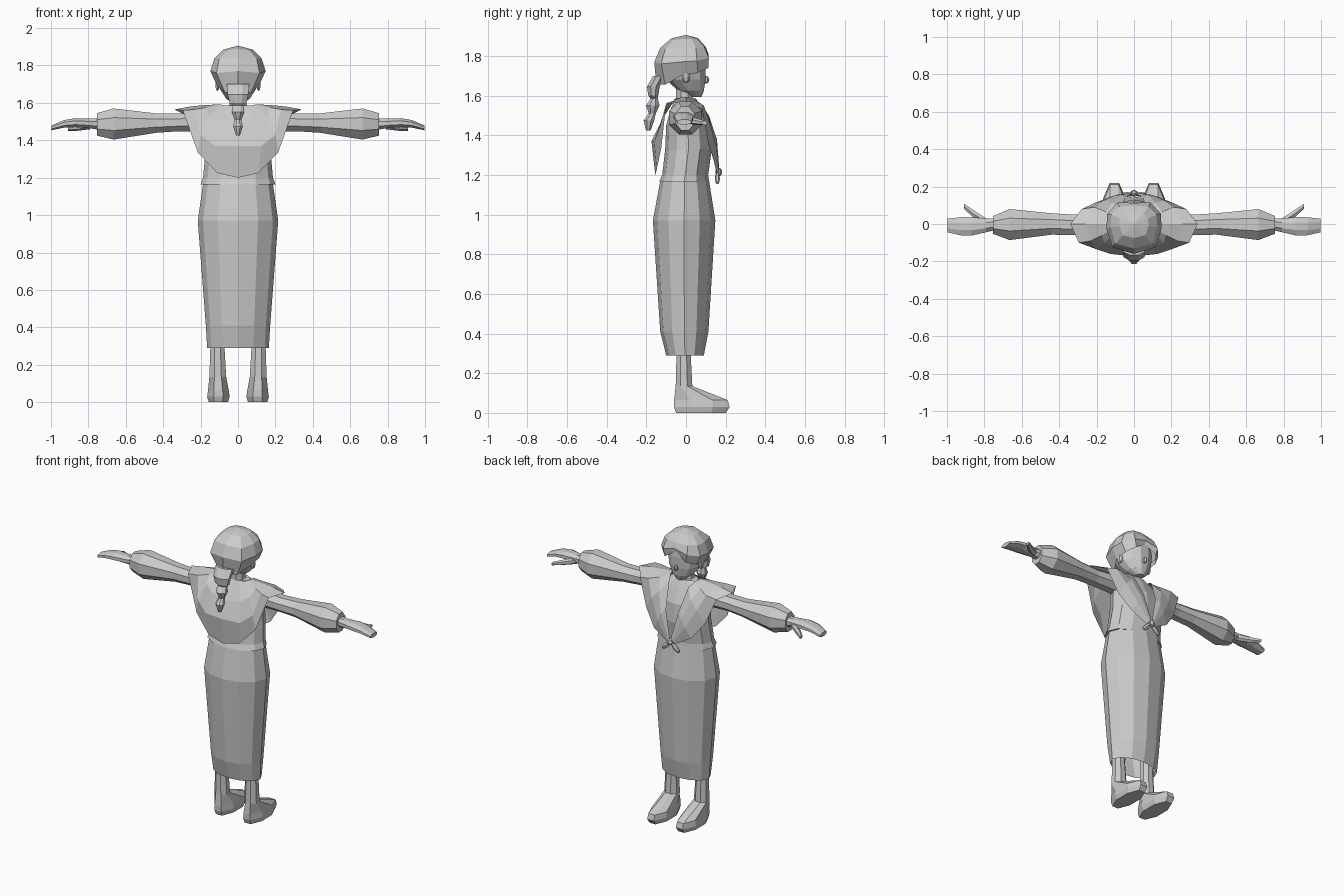
import bpy, bmesh
from math import sin, cos, pi
from mathutils import Vector


def finish(name, bm, mirror=False):
    bmesh.ops.remove_doubles(bm, verts=bm.verts, dist=0.0005)
    bmesh.ops.recalc_face_normals(bm, faces=bm.faces)
    me = bpy.data.meshes.new(name)
    bm.to_mesh(me)
    bm.free()
    ob = bpy.data.objects.new(name, me)
    bpy.context.collection.objects.link(ob)
    if mirror:
        m = ob.modifiers.new("mirror", 'MIRROR')
        m.use_clip = True
        m.merge_threshold = 0.001
    return ob


def tube(name, rings, n=8, axis='z', half=True, caps=True, mirror=False):
    """Loft elliptical rings: (position, centre a, radius a, centre b, radius b)."""
    bm = bmesh.new()
    k = 1 / cos(pi / n) if half else 1
    loops = []
    for p, ca, ra, cb, rb in rings:
        loop = []
        for i in range(n):
            t = 2 * pi * (i + (0.5 if half else 0)) / n
            a, b = ca + ra * k * cos(t), cb + rb * k * sin(t)
            loop.append(bm.verts.new((a, b, p) if axis == 'z' else (p, a, b)))
        loops.append(loop)
    for l0, l1 in zip(loops, loops[1:]):
        for i in range(n):
            j = (i + 1) % n
            bm.faces.new((l0[i], l0[j], l1[j], l1[i]))
    if caps:
        bm.faces.new(loops[0])
        bm.faces.new(loops[-1])
    return finish(name, bm, mirror)


def sheet(name, columns):
    """Mirrored cloth panel from columns of points."""
    bm = bmesh.new()
    cols = [[bm.verts.new(p) for p in c] for c in columns]
    for c0, c1 in zip(cols, cols[1:]):
        for i in range(len(c0) - 1):
            bm.faces.new((c0[i], c1[i], c1[i + 1], c0[i + 1]))
    return finish(name, bm, True)


def span(z, rx, y0, y1):
    return (z, 0, rx, (y0 + y1) / 2, (y1 - y0) / 2)


# Feet with lower legs
tube("foot_and_leg", [
    (0, .105, .052, .075, .125), (.03, .105, .06, .08, .14), (.065, .105, .055, .075, .135),
    (.135, .108, .045, -.01, .042), (.29, .11, .038, -.012, .036), (.5, .11, .045, -.012, .045)],
    mirror=True)

# Long skirt, open below
tube("skirt", [span(.29, .165, -.10, .09), span(.41, .172, -.13, .113), span(.97, .215, -.167, .148),
               span(1.18, .185, -.128, .115)], n=12, half=False, caps=False)

# Blouse with flared hem
tube("blouse", [span(1.165, .2, -.135, .115), span(1.2, .187, -.12, .112), span(1.33, .175, -.105, .13),
                span(1.45, .17, -.1, .12), span(1.54, .16, -.075, .075), span(1.585, .08, -.05, .05)],
     n=12, half=False)

# Sleeves and cuffs
tube("sleeve", [(.15, 0, .06, 1.5, .055), (.32, -.005, .055, 1.495, .047), (.44, 0, .057, 1.492, .052),
                (.665, -.003, .083, 1.487, .083), (.755, -.005, .047, 1.485, .06)],
     axis='x', mirror=True)

# Hands and thumbs
tube("hand", [(.74, 0, .032, 1.487, .032), (.79, -.008, .036, 1.49, .026), (.87, -.012, .05, 1.494, .024),
              (.93, -.012, .048, 1.488, .02), (.998, -.008, .036, 1.466, .013)],
     axis='x', mirror=True)
tube("thumb", [(.79, .01, .02, 1.48, .018), (.86, .055, .02, 1.468, .015), (.908, .094, .013, 1.462, .01)],
     n=6, axis='x', mirror=True)

# Shawl draped over the shoulders, back centre round to the front knot
sheet("shawl", [
    [(0, -.055, 1.585), (0, -.125, 1.47), (0, -.174, 1.37), (0, -.155, 1.2)],
    [(.05, -.05, 1.585), (.1, -.12, 1.49), (.125, -.16, 1.37), (.11, -.148, 1.225)],
    [(.08, -.035, 1.588), (.16, -.1, 1.53), (.2, -.135, 1.43), (.215, -.125, 1.335)],
    [(.095, -.015, 1.592), (.17, -.06, 1.575), (.23, -.09, 1.565), (.295, -.1, 1.56)],
    [(.1, 0, 1.592), (.18, 0, 1.588), (.26, 0, 1.58), (.34, 0, 1.565)],
    [(.09, .03, 1.588), (.15, .065, 1.565), (.21, .09, 1.55), (.28, .08, 1.535)],
    [(.07, .075, 1.56), (.115, .115, 1.5), (.165, .125, 1.45), (.215, .11, 1.37)],
    [(.045, .145, 1.41), (.075, .156, 1.38), (.1, .155, 1.33), (.135, .142, 1.265)],
    [(.004, .165, 1.24), (.012, .168, 1.23), (.02, .166, 1.22), (.03, .155, 1.205)]])


# Knot and its tails
def blob(name, loc, scale, tilt=0, mirror=False):
    bm = bmesh.new()
    bmesh.ops.create_uvsphere(bm, u_segments=6, v_segments=4, radius=1)
    for v in bm.verts:
        x, y, z = (v.co[i] * scale[i] for i in range(3))
        v.co = Vector((x * cos(tilt) - z * sin(tilt), y, x * sin(tilt) + z * cos(tilt))) + Vector(loc)
    return finish(name, bm, mirror)


blob("shawl_knot", (0, .165, 1.215), (.022, .018, .022))
blob("shawl_tail", (.035, .158, 1.182), (.018, .013, .04), .8, True)

# Neck, face, nose and ears
tube("neck", [span(1.53, .06, -.05, .045), span(1.6, .045, -.05, .035), span(1.68, .05, -.05, .04)])
tube("face", [span(1.592, .025, .02, .078), span(1.625, .065, -.04, .09), span(1.68, .1, -.1, .098),
              span(1.75, .11, -.12, .1), span(1.84, .095, -.1, .09)], n=12)
blob("nose", (0, .1, 1.68), (.012, .018, .02))
blob("ear", (.11, .0, 1.695), (.013, .022, .032), 0, True)

# Hair with a centre parting
sheet("hair", [
    [(0, 0, 1.906), (0, .06, 1.89), (0, .1, 1.845), (0, .113, 1.81), (0, .1, 1.79)],
    [(0, 0, 1.906), (.05, .055, 1.888), (.078, .092, 1.845), (.088, .115, 1.79), (.075, .113, 1.74)],
    [(0, 0, 1.906), (.075, .03, 1.885), (.12, .05, 1.84), (.143, .055, 1.775), (.115, .06, 1.715)],
    [(0, 0, 1.906), (.078, -.01, 1.885), (.125, -.015, 1.84), (.148, -.025, 1.77), (.115, -.025, 1.7)],
    [(0, 0, 1.906), (.06, -.06, 1.882), (.1, -.105, 1.835), (.115, -.125, 1.76), (.07, -.105, 1.655)],
    [(0, 0, 1.906), (0, -.075, 1.888), (0, -.13, 1.84), (0, -.16, 1.77), (0, -.15, 1.655)]])

# Braid hanging behind
tube("braid", [(z, 0, rx, cy, ry) for z, rx, cy, ry in (
    (1.70, .06, -.135, .03), (1.645, .055, -.165, .032), (1.6, .045, -.165, .025), (1.585, .03, -.16, .018),
    (1.55, .034, -.168, .034), (1.51, .018, -.17, .018), (1.475, .026, -.187, .027), (1.425, .01, -.19, .012))])
